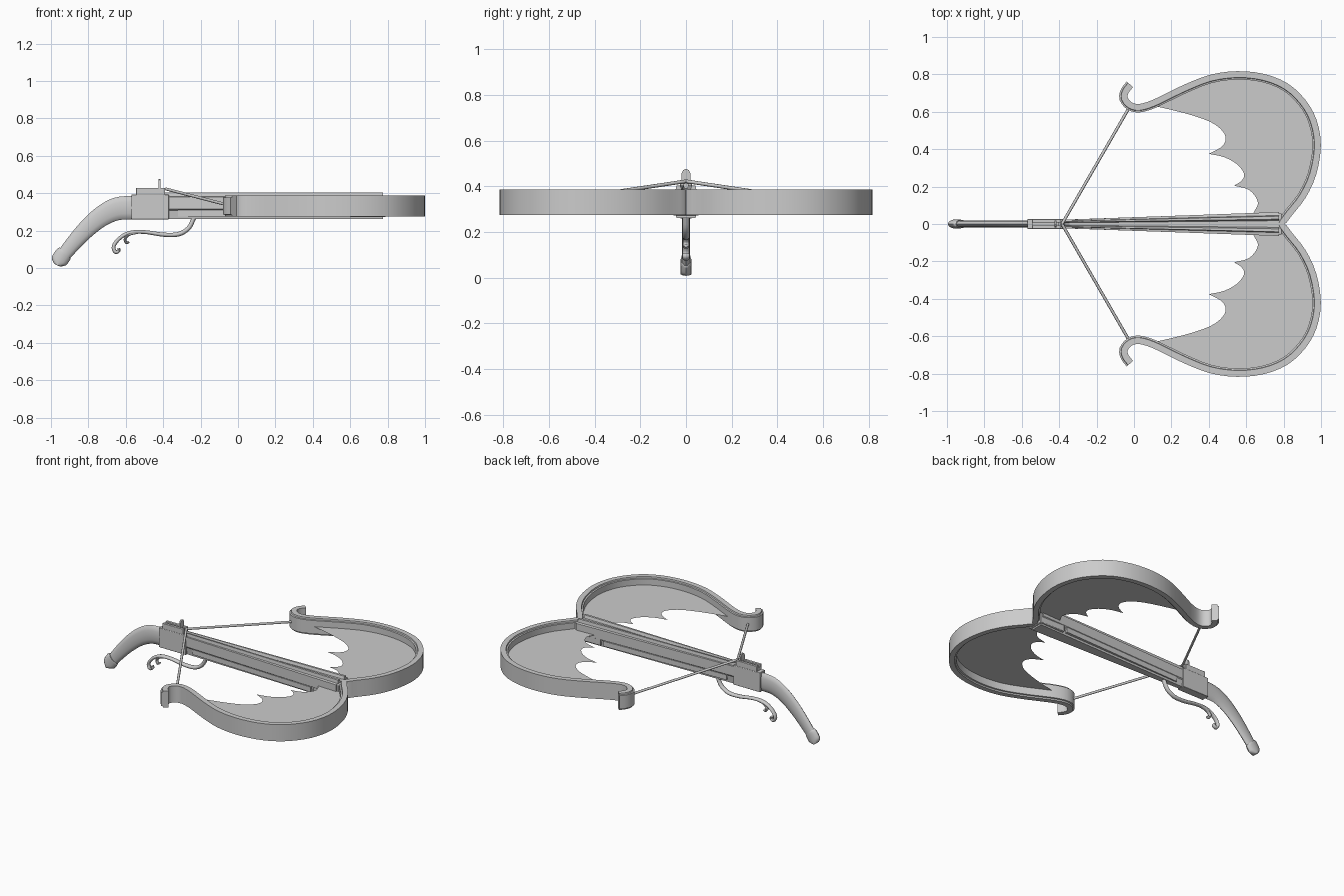
import bpy, bmesh, math
from mathutils import Vector

if "Cube" in bpy.data.objects:
    bpy.data.objects.remove(bpy.data.objects["Cube"])


def smooth_path(pts, steps):
    """Catmull-Rom through points of any dimension."""
    v = [Vector(p) for p in pts]
    v = [v[0] * 2 - v[1]] + v + [v[-1] * 2 - v[-2]]
    out = []
    for i in range(1, len(v) - 2):
        a, b, c, d = v[i - 1:i + 3]
        for s in range(steps):
            t = s / steps
            out.append(0.5 * (2 * b + (c - a) * t + (2 * a - 5 * b + 4 * c - d) * t ** 2
                              + (3 * b - a - 3 * c + d) * t ** 3))
    return out + [v[-2]]


def finish(name, bm, angle=35, mirror=False, flat=False):
    if not flat:
        bmesh.ops.recalc_face_normals(bm, faces=bm.faces)
    me = bpy.data.meshes.new(name)
    bm.to_mesh(me)
    bm.free()
    ob = bpy.data.objects.new(name, me)
    bpy.context.collection.objects.link(ob)
    if mirror:
        m = ob.modifiers.new("mirror", "MIRROR")
        m.use_axis = (False, True, False)
        m.use_mirror_merge = False
    bpy.ops.object.select_all(action="DESELECT")
    ob.select_set(True)
    bpy.context.view_layer.objects.active = ob
    bpy.ops.object.shade_smooth_by_angle(angle=math.radians(angle))
    return ob


def loft(name, rings, **kw):
    bm = bmesh.new()
    rows = [[bm.verts.new(p) for p in r] for r in rings]
    n = len(rows[0])
    for a, b in zip(rows, rows[1:]):
        for i in range(n):
            j = (i + 1) % n
            bm.faces.new((a[i], a[j], b[j], b[i]))
    bm.faces.new(rows[0][::-1])
    bm.faces.new(rows[-1])
    return finish(name, bm, **kw)


def normals(path):
    out = []
    for i in range(len(path)):
        t = path[min(i + 1, len(path) - 1)] - path[max(i - 1, 0)]
        out.append(Vector((-t[1], t[0])).normalized())
    return out


def side_sweep(name, pts, half_y, steps=4, sides=12):
    """Oval tube in the xz plane; points are (x, z, half thickness)."""
    path = smooth_path(pts, steps)
    rings = []
    for p, n in zip(path, normals(path)):
        ring = []
        for k in range(sides):
            a = 2 * math.pi * k / sides
            h = p[2] * math.cos(a)
            ring.append((p[0] + n.x * h, half_y * math.sin(a), p[1] + n.y * h))
        rings.append(ring)
    return loft(name, rings, angle=50)


def box(name, x0, x1, hy, z0, z1, bevel=0.0):
    rings = [[(x, -hy, z0), (x, hy, z0), (x, hy, z1), (x, -hy, z1)] for x in (x0, x1)]
    ob = loft(name, rings)
    if bevel:
        b = ob.modifiers.new("bevel", "BEVEL")
        b.width, b.segments = bevel, 2
    return ob


def tapered(name, section, ends, **kw):
    """Section (y, z) run along x, y scaled at each (x, scale)."""
    return loft(name, [[(x, y * s, z) for y, z in section] for x, s in ends], **kw)


# bow limbs: swept band with an inner lip and curled tip
limb_pts = [(.785, 0), (.83, .06), (.90, .15), (.955, .27), (.979, .42), (.957, .55),
            (.90, .652), (.81, .735), (.69, .783), (.55, .797), (.41, .778), (.28, .728),
            (.18, .68), (.10, .642), (.03, .622), (-.02, .632), (-.053, .67),
            (-.047, .71), (-.02, .745)]
limb = smooth_path(limb_pts, 3)
limb_n = normals(limb)
limb_n[0] = Vector((-1, 0))
band = [(-.02, .275), (-.02, .387), (.014, .387), (.016, .378), (.025, .376),
        (.025, .286), (.016, .284), (.014, .275)]
loft("bow_limb", [[(p.x + n.x * a, max(p.y + n.y * a, 0), z) for a, z in band]
                  for p, n in zip(limb, limb_n)], mirror=True)

# webbed wing membrane inside each limb, with three scallops
scallops = [[(.09, .636), (.28, .59), (.41, .545), (.475, .495), (.49, .45), (.465, .41), (.40, .375)],
            [(.40, .375), (.48, .358), (.55, .32), (.588, .27), (.577, .233), (.535, .205)],
            [(.535, .205), (.61, .185), (.65, .145), (.662, .105), (.64, .06), (.64, .03)]]
edge = []
for s in scallops:
    edge += smooth_path(s, 3)[:-1]
rim = [p for p in limb[1:39]]
bm = bmesh.new()
face = bm.faces.new([bm.verts.new((p.x, p.y, .335)) for p in edge + [Vector((.64, .03))] + rim])
face.normal_update()
if face.normal.z < 0:
    face.normal_flip()
bmesh.ops.triangulate(bm, faces=[face])
finish("wing_membrane", bm, mirror=True, flat=True)

# stock: tapered beam with a bolt groove between two raised rails
half = [(.018, .385), (.026, .403), (.042, .403), (.046, .382), (.064, .380),
        (.064, .315), (.052, .308), (.042, .262)]
section = half + [(-y, z) for y, z in reversed(half)]
tapered("stock", section, [(-.40, .34), (.775, 1)])

# lower side rails and fore-end block
rail = [(.063, .276), (.063, .310), (-.063, .310), (-.063, .276)]
tapered("side_rail", rail, [(-.32, .40), (.58, .90)])
box("fore_end", .60, .79, .056, .272, .38, .004)

# lock housing at the rear with the grooved top block
box("lock_housing", -.57, -.37, .027, .26, .392, .003)
for s in (-1, 1):
    plate = box("top_block", -.545, -.39, .009, .39, .428, .002)
    plate.location.y = s * .017
box("top_block_floor", -.545, -.40, .012, .39, .412)

# string catch
tapered("string_catch", [(.02, .40), (.02, .455), (.012, .471), (0, .476),
                         (-.012, .471), (-.02, .455), (-.02, .40)],
        [(-.425, 1), (-.415, 1)])

# bowstring halves
a, b = Vector((-.385, 0, .422)), Vector((-.03, .615, .33))
d = (b - a).normalized()
u = d.cross(Vector((0, 0, 1))).normalized()
w = d.cross(u)
loft("bowstring", [[p + (u * math.cos(k * math.pi / 4) + w * math.sin(k * math.pi / 4)) * .008
                    for k in range(8)] for p in (a, b)], mirror=True, angle=60)

# curved grip and butt cap
side_sweep("grip", [(-.56, .323, .063), (-.65, .315, .061), (-.735, .272, .054),
                    (-.82, .198, .047), (-.90, .108, .040), (-.945, .050, .036)], .018)
side_sweep("butt_cap", [(-.925, .082, .038), (-.932, .074, .045), (-.95, .048, .046),
                        (-.959, .032, .041), (-.966, .018, .022), (-.968, .014, .006)], .023, 3)

# scrolling trigger lever with a second small curl
side_sweep("trigger_lever", [(-.235, .268, .012), (-.265, .212, .012), (-.32, .18, .012),
                             (-.40, .178, .011), (-.50, .192, .010), (-.58, .188, .010),
                             (-.635, .157, .010), (-.665, .115, .010), (-.655, .085, .010),
                             (-.637, .092, .009), (-.638, .105, .008)], .015, 4, 10)
side_sweep("trigger_curl", [(-.53, .192, .008), (-.58, .180, .008), (-.604, .155, .007),
                            (-.596, .134, .007), (-.583, .140, .006)], .013, 4, 10)
